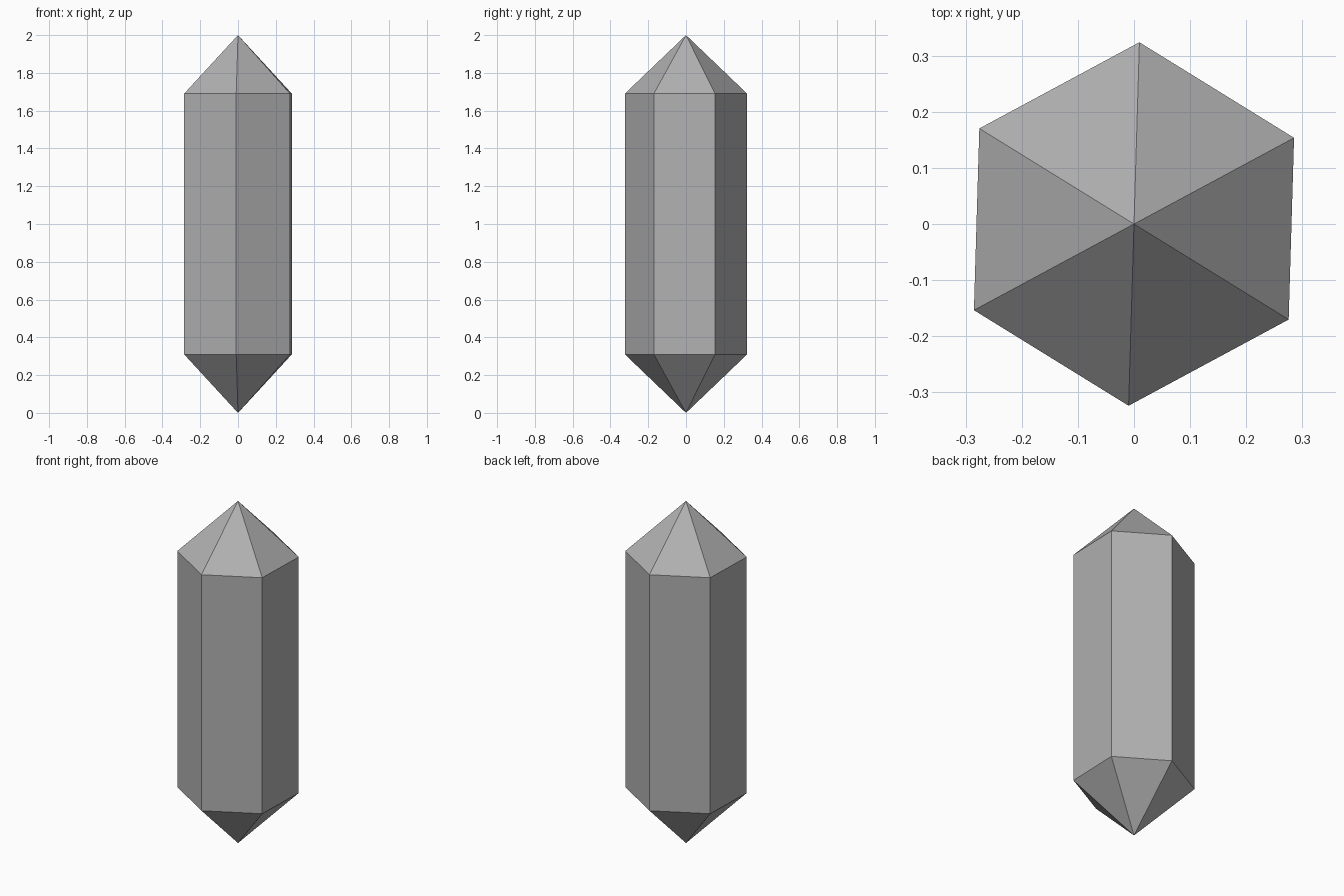
import bpy
import bmesh
import math

cube = bpy.data.objects.get("Cube")
if cube:
    bpy.data.objects.remove(cube, do_unlink=True)

SIDES = 6
RADIUS = 0.324
TURN = math.radians(28.3)
LOW, HIGH, TOP = 0.31, 1.69, 2.0

# Single grey stone colour
grey = bpy.data.materials.new("stone_grey")
grey.use_nodes = True
colour = (0.44, 0.44, 0.44, 1.0)
grey.diffuse_color = colour
grey.node_tree.nodes["Principled BSDF"].inputs["Base Color"].default_value = colour

bm = bmesh.new()


def ring(z):
    """Hexagon of vertices at height z."""
    angles = [TURN + math.tau * i / SIDES for i in range(SIDES)]
    return [bm.verts.new((RADIUS * math.cos(a), RADIUS * math.sin(a), z))
            for a in angles]


# Hexagonal shaft with a pointed cap at each end
lower, upper = ring(LOW), ring(HIGH)
bottom_tip = bm.verts.new((0, 0, 0))
top_tip = bm.verts.new((0, 0, TOP))
for i in range(SIDES):
    j = (i + 1) % SIDES
    bm.faces.new((lower[i], lower[j], upper[j], upper[i]))
    bm.faces.new((upper[i], upper[j], top_tip))
    bm.faces.new((lower[j], lower[i], bottom_tip))
bmesh.ops.recalc_face_normals(bm, faces=bm.faces)

mesh = bpy.data.meshes.new("crystal")
bm.to_mesh(mesh)
bm.free()
mesh.materials.append(grey)
crystal = bpy.data.objects.new("crystal", mesh)
bpy.context.collection.objects.link(crystal)
